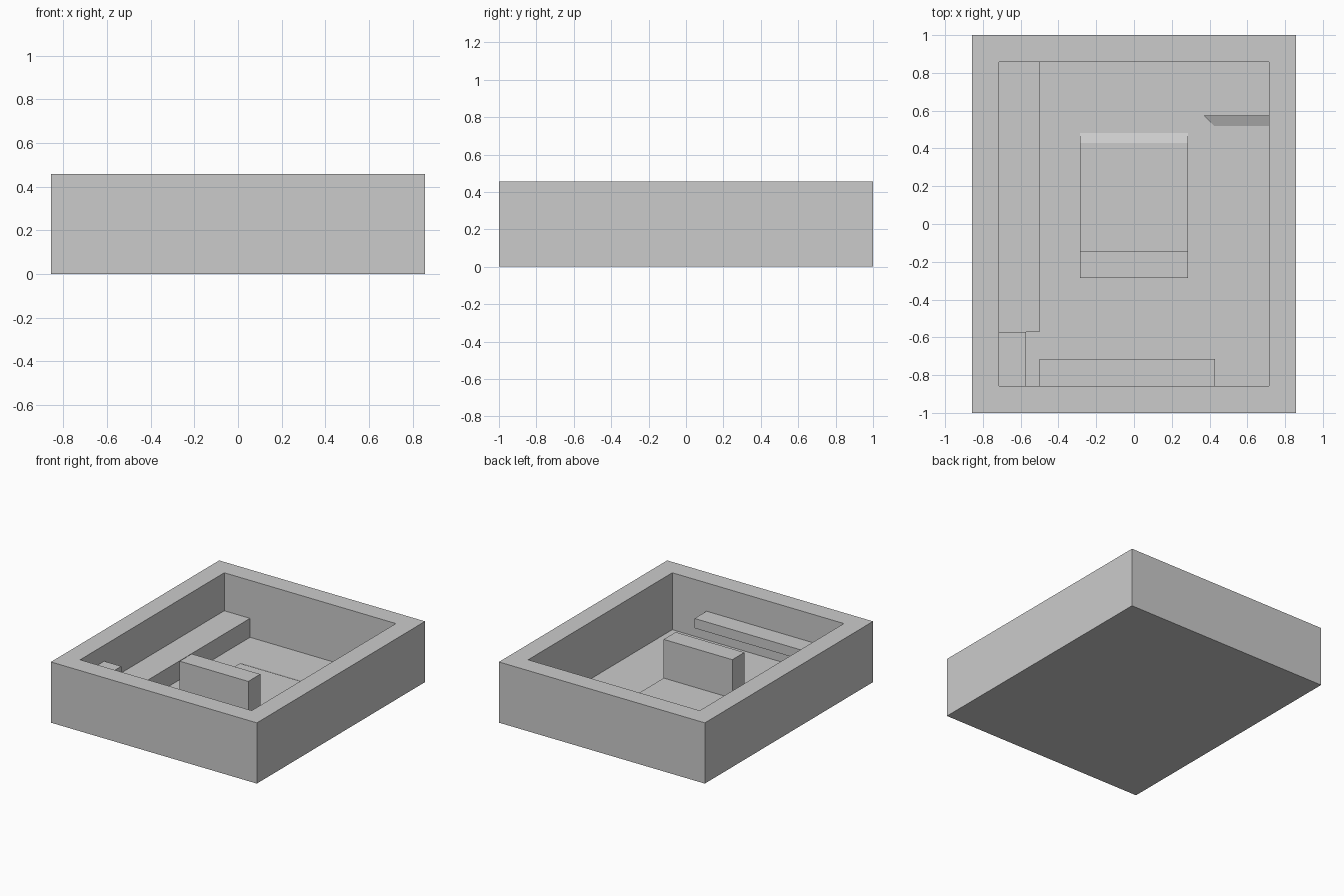
import bpy, bmesh

if "Cube" in bpy.data.objects:
    bpy.data.objects.remove(bpy.data.objects["Cube"])

U = 1 / 7          # wall thickness
FLOOR = U / 5      # floor thickness
TOP = 0.457        # wall height
IX, IY = 5 * U, 6 * U   # inner half sizes


def finish(name, bm):
    bmesh.ops.recalc_face_normals(bm, faces=bm.faces)
    mesh = bpy.data.meshes.new(name)
    bm.to_mesh(mesh)
    bm.free()
    obj = bpy.data.objects.new(name, mesh)
    bpy.context.collection.objects.link(obj)
    return obj


def box_mesh(x0, x1, y0, y1, z0, z1):
    bm = bmesh.new()
    bmesh.ops.create_cube(bm, size=1)
    for v in bm.verts:
        v.co.x = x1 if v.co.x > 0 else x0
        v.co.y = y1 if v.co.y > 0 else y0
        v.co.z = z1 if v.co.z > 0 else z0
    return bm


def box(name, *bounds):
    return finish(name, box_mesh(*bounds))


def prism(name, profile, x0, x1):
    """Extrude a y-z profile along x."""
    bm = bmesh.new()
    face = bm.faces.new([bm.verts.new((x0, y, z)) for y, z in profile])
    ext = bmesh.ops.extrude_face_region(bm, geom=[face])
    verts = [g for g in ext["geom"] if isinstance(g, bmesh.types.BMVert)]
    bmesh.ops.translate(bm, verts=verts, vec=(x1 - x0, 0, 0))
    return finish(name, bm)


# Room shell: inset the top face for the rim, then inset again and sink the floor
bm = box_mesh(-6 * U, 6 * U, -1, 1, 0, TOP)
bm.normal_update()
top = max(bm.faces, key=lambda f: f.calc_center_median().z)
bmesh.ops.inset_individual(bm, faces=[top], thickness=U, use_even_offset=True)
bmesh.ops.inset_individual(bm, faces=[top], thickness=0)
for v in top.verts:
    v.co.z = FLOOR
finish("room_shell", bm)

# Furniture along the walls
box("side_counter", -IX, -3.5 * U, -4 * U, IY, FLOOR, 0.171)
box("tall_cabinet", -IX, -4 * U, -IY, -4 * U, FLOOR, 0.337)
box("wall_shelf", -3.5 * U, 3 * U, -IY, -5 * U, 0.171, 0.244)

# Free-standing panel and the low platform behind it
box("upright_panel", -2 * U, 2 * U, -2 * U, -U, FLOOR, 0.343)
prism("low_platform", [(-U, FLOOR), (-U, 0.052), (0.43, 0.052), (0.483, FLOOR)],
      -2 * U, 2 * U)

# Shallow ramp by the right wall, with a slanted left end
ramp = prism("floor_ramp", [(0.518, FLOOR), (0.575, 0.052), (0.575, FLOOR)], 0.37, IX)
for v in ramp.data.vertices:
    if v.co.x < 0.5 and v.co.y < 0.55:
        v.co.x = 0.425
